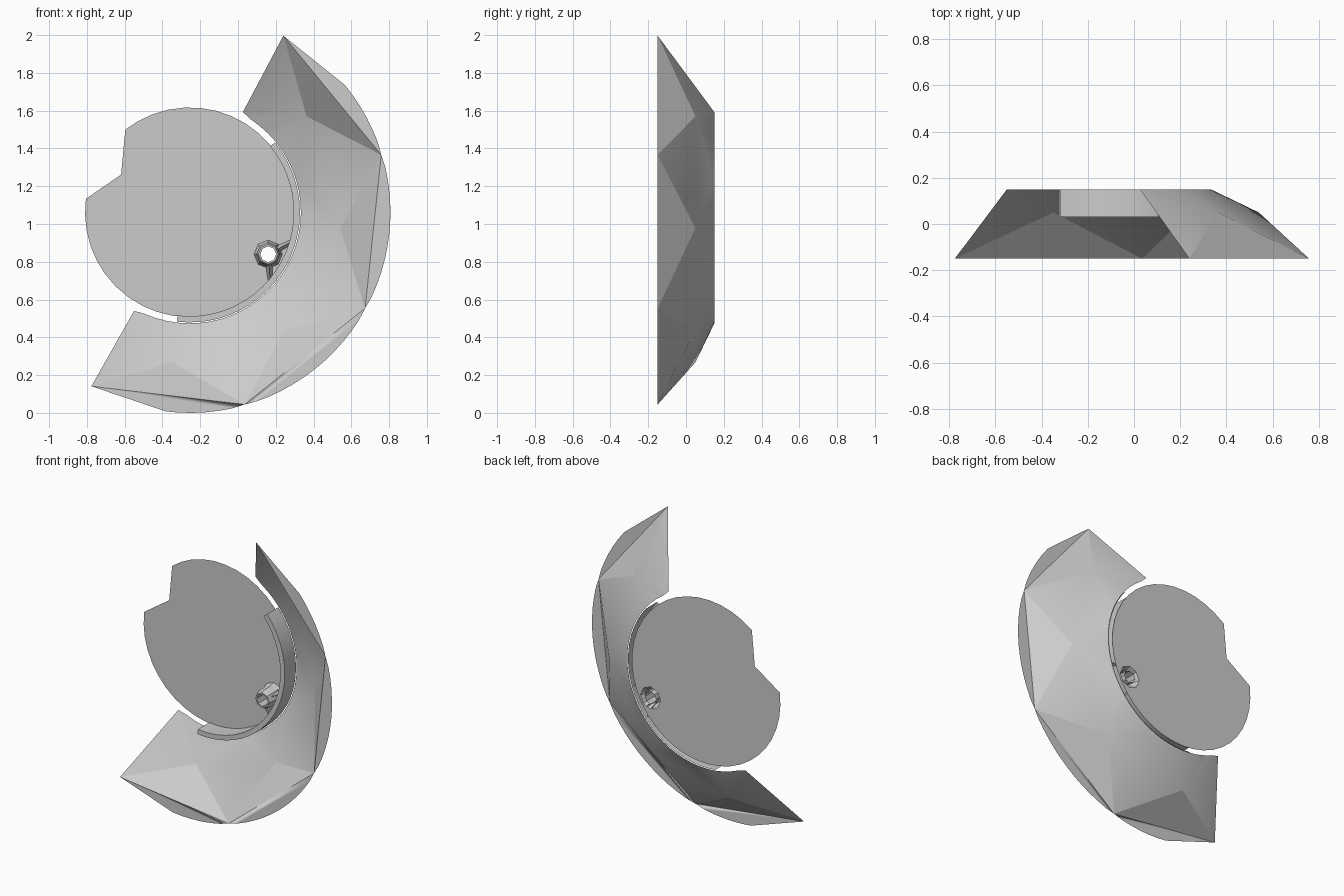
import bpy, bmesh, math

if "Cube" in bpy.data.objects:
    bpy.data.objects.remove(bpy.data.objects["Cube"])

CX, CZ, AXIS = -0.255, 1.062, -28.7     # hub centre and symmetry axis (degrees)
R_OUT, R_MID, R_IN = 1.062, 0.80, 0.588
STEP = 45.4                             # angular size of one facet


def pt(r, deg, y):
    a = math.radians(deg)
    return (CX + r * math.cos(a), y, CZ + r * math.sin(a))


def spread(a, b, n):
    return [a + (b - a) * i / n for i in range(n + 1)]


def make(name, polys, smooth=25):
    bm = bmesh.new()
    for p in polys:
        bm.faces.new([bm.verts.new(v) for v in p])
    bmesh.ops.remove_doubles(bm, verts=bm.verts[:], dist=1e-4)
    return finish(name, bm, smooth)


def finish(name, bm, smooth):
    bmesh.ops.recalc_face_normals(bm, faces=bm.faces[:])
    me = bpy.data.meshes.new(name)
    bm.to_mesh(me)
    bm.free()
    ob = bpy.data.objects.new(name, me)
    bpy.context.collection.objects.link(ob)
    bpy.ops.object.select_all(action='DESELECT')
    ob.select_set(True)
    bpy.context.view_layer.objects.active = ob
    bpy.ops.object.shade_smooth_by_angle(angle=math.radians(smooth))
    return ob


def loft(rings, closed=False):
    """Quads between successive rows of points."""
    out = []
    for a, b in zip(rings, rings[1:]):
        n = len(a)
        for i in range(n if closed else n - 1):
            j = (i + 1) % n
            out.append([a[i], a[j], b[j], b[i]])
    return out


# Faceted crescent shell: outer points in front, middle points, inner arc behind
oa = [AXIS + STEP * (2 - k) for k in range(5)]
ma = [AXIS + STEP * (1.5 - k) for k in range(4)]
O = [pt(R_OUT - 0.004, a, -0.15) for a in oa]
M = [pt(R_MID, a, 0.05) for a in ma]
shell = [[O[0], M[0], pt(R_IN + 0.012, oa[0], 0.15)],
         [O[4], M[3], pt(R_IN + 0.012, oa[4], 0.15)]]
for k in range(4):
    shell.append([O[k], O[k + 1], M[k]])
    arc = [pt(R_IN + (0.012 if a in (oa[0], oa[4]) else 0), a, 0.15)
           for a in spread(oa[k], oa[k + 1], 8)]
    shell += [[M[k], p, q] for p, q in zip(arc, arc[1:])]
    if k < 3:
        shell += [[M[k], O[k + 1], M[k + 1]], [M[k], arc[-1], M[k + 1]]]
make("crescent_shell", shell, 10)

# Flat rim pieces filling between the outer chords and the round outline
rim = []
for k in range(4):
    angs = spread(oa[k], oa[k + 1], 12)
    if k == 0:
        angs = [angs[0]] + angs[6:]
    if k == 3:
        angs = angs[:7] + [angs[-1]]
    rim.append([O[k]] + [pt(R_OUT, a, -0.15) for a in angs[1:-1]] + [O[k + 1]])
make("crescent_flat_rim", rim)

# Curved retaining strip: inner wall, front lip, outer wall
angs = spread(ma[0], ma[3], 24)
make("inner_strip", loft([[pt(r, a, y) for a in angs] for r, y in
     [(0.55, 0.15), (0.55, 0.03), (0.583, 0.03), (0.583, 0.15)]]))

# Hub disc with a notch on one side and a small hole on the other
HX, HZ = 0.16, 0.84


def ring(r, y, n=8):
    return [(HX + r * math.cos(math.tau * i / n), y,
             HZ + r * math.sin(math.tau * i / n)) for i in range(n)]


bm = bmesh.new()
notch = [pt(0.415, 151.3, 0.15)]
outline = notch + [pt(0.555, a, 0.15) for a in spread(172.6, 488, 36)]
for loop in (outline, ring(0.075, 0.15)):
    vs = [bm.verts.new(p) for p in loop]
    for i, v in enumerate(vs):
        bm.edges.new((v, vs[(i + 1) % len(vs)]))
bmesh.ops.triangle_fill(bm, edges=bm.edges[:], use_beauty=True, normal=(0, 1, 0))
finish("hub_disc", bm, 40)

# Small flared socket around the hole
make("hole_socket", loft([ring(0.075, 0.15), ring(0.062, 0.11), ring(0.062, 0.05),
                          ring(0.052, 0.03), ring(0.042, 0.03), ring(0.042, 0.15)], True), 40)

# Gussets bracing the socket to the strip
for i, s in enumerate((-1, 1)):
    a = math.radians(AXIS + s * 57)
    d, n = (math.cos(a), math.sin(a)), (-math.sin(a), math.cos(a))

    def g(u, w, y):
        return (HX + d[0] * u + n[0] * w, y, HZ + d[1] * u + n[1] * w)
    sections = [[g(0.055, -0.018, 0.15), g(0.055, 0, 0.05), g(0.055, 0.018, 0.15)],
                [g(0.135, -0.012, 0.15), g(0.135, 0, 0.09), g(0.135, 0.012, 0.15)]]
    make(f"socket_gusset_{i + 1}", loft(sections), 30)
